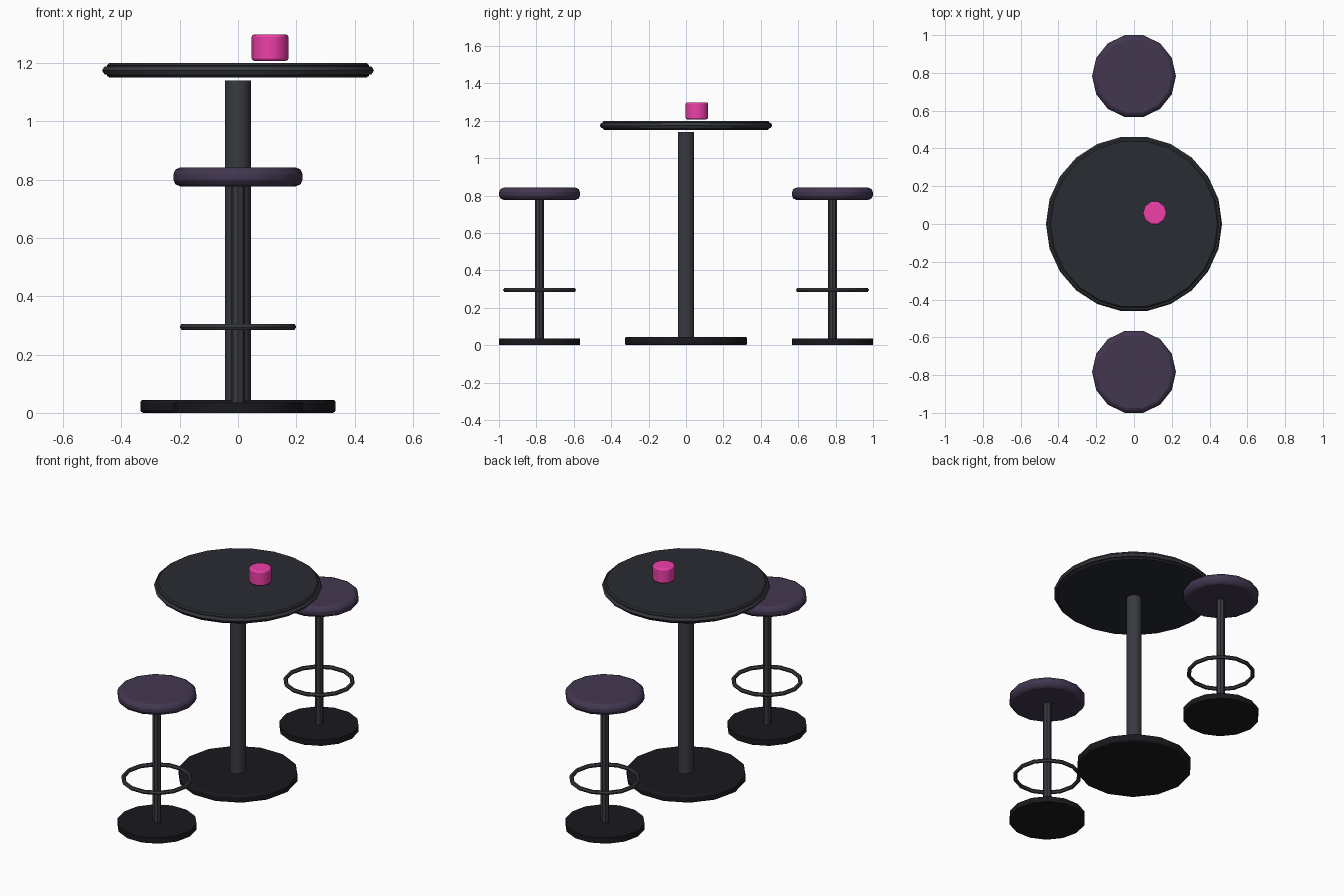
import bpy
from math import pi, radians

if "Cube" in bpy.data.objects:
    bpy.data.objects.remove(bpy.data.objects["Cube"])


def material(name, r, g, b):
    m = bpy.data.materials.new(name)
    m.diffuse_color = (r, g, b, 1)
    m.use_nodes = True
    m.node_tree.nodes["Principled BSDF"].inputs["Base Color"].default_value = m.diffuse_color
    return m


BASE = material("base_black", 0.010, 0.010, 0.013)
METAL = material("dark_metal", 0.040, 0.042, 0.050)
TOP = material("table_dark", 0.022, 0.025, 0.032)
SEAT = material("seat_purple", 0.055, 0.038, 0.080)
PINK = material("cup_pink", 0.85, 0.05, 0.40)


def finish(name, mat):
    ob = bpy.context.object
    ob.name = name
    ob.data.materials.append(mat)
    bpy.ops.object.shade_smooth_by_angle(angle=radians(40))
    return ob


def disc(name, mat, r, z0, z1, sides, x=0, y=0, bevel=0, segs=1):
    # upright cylinder with a corner on the x axis and optionally bevelled rims
    bpy.ops.mesh.primitive_cylinder_add(vertices=sides, radius=r, depth=z1 - z0,
                                        location=(x, y, (z0 + z1) / 2),
                                        rotation=(0, 0, pi / 2))
    ob = finish(name, mat)
    if bevel:
        mod = ob.modifiers.new("rim", "BEVEL")
        mod.width = bevel
        mod.segments = segs
        mod.limit_method = "ANGLE"
        mod.angle_limit = radians(60)
    return ob


def ring(name, mat, major, minor, z, sides, y=0):
    bpy.ops.mesh.primitive_torus_add(major_radius=major, minor_radius=minor,
                                     major_segments=sides, minor_segments=6,
                                     location=(0, y, z))
    return finish(name, mat)


# Table
disc("table_base", BASE, 0.335, 0, 0.045, 14, bevel=0.01, segs=2)
disc("table_column", METAL, 0.045, 0.04, 1.14, 14)
disc("table_top", TOP, 0.45, 1.15, 1.20, 22, bevel=0.008)
ring("table_rim", METAL, 0.45, 0.016, 1.175, 22)

# Cup
disc("cup", PINK, 0.063, 1.208, 1.298, 10, x=0.11, y=0.058, bevel=0.008, segs=2)

# Two stools
for side, y in (("front", -0.783), ("back", 0.783)):
    disc(side + "_stool_base", BASE, 0.222, 0, 0.035, 14, y=y)
    disc(side + "_stool_post", METAL, 0.024, 0.03, 0.78, 8, y=y)
    ring(side + "_stool_footrest", METAL, 0.188, 0.012, 0.295, 14, y=y)
    disc(side + "_stool_seat", SEAT, 0.222, 0.777, 0.842, 14, y=y, bevel=0.024, segs=2)
